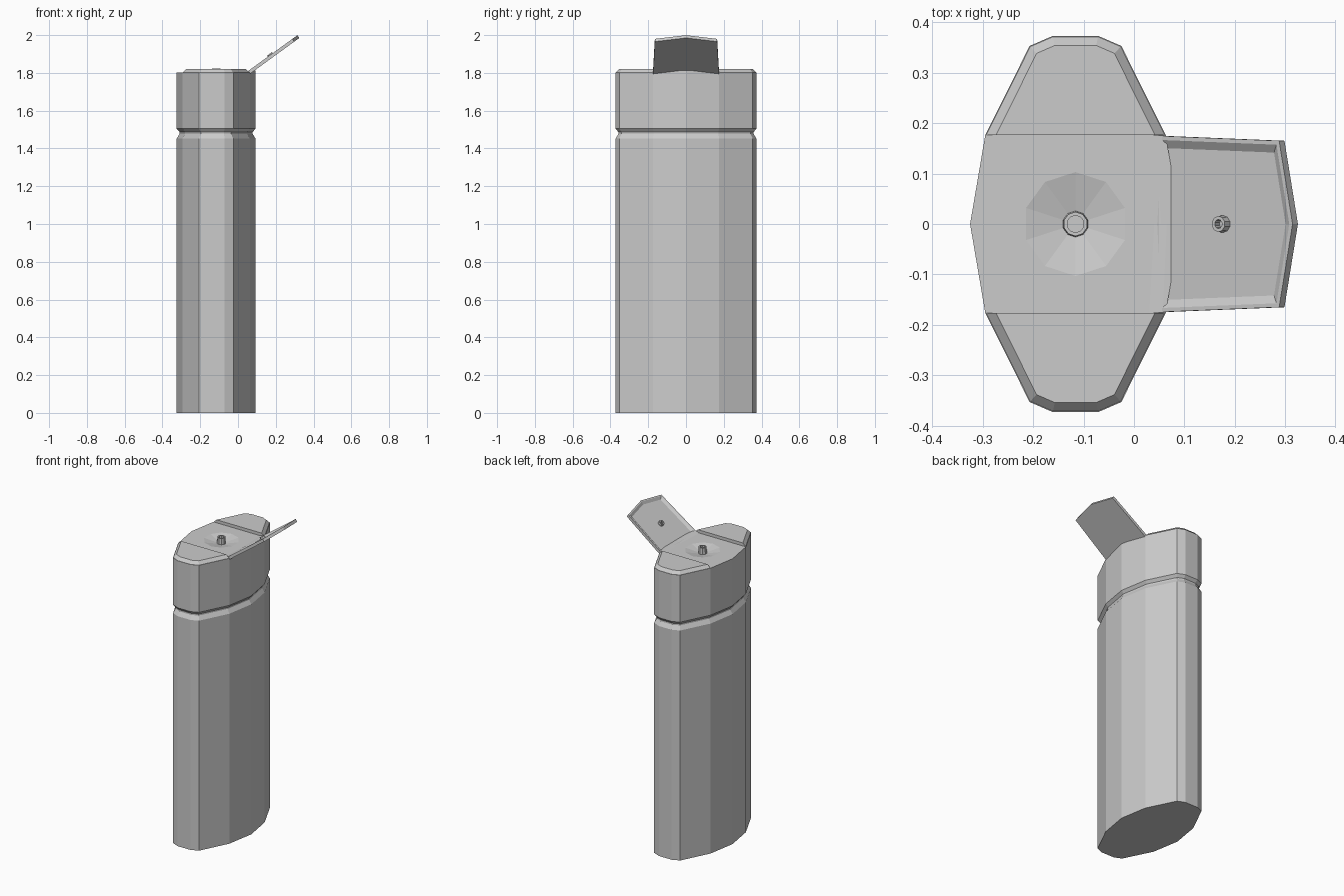
import bpy, bmesh, math
from mathutils import Matrix, Vector

if "Cube" in bpy.data.objects:
    bpy.data.objects.remove(bpy.data.objects["Cube"])

CX = -0.116  # bottle axis


def loft(name, rings, close=True, matrix=None):
    """Skin a list of equal-length point rings; cap both ends or join last to first."""
    bm = bmesh.new()
    vs = [[bm.verts.new(p) for p in r] for r in rings]
    n = len(vs[0])
    pairs = list(zip(vs, vs[1:])) + ([] if close else [(vs[-1], vs[0])])
    for a, b in pairs:
        for i in range(n):
            j = (i + 1) % n
            bm.faces.new((a[i], a[j], b[j], b[i]))
    if close:
        bm.faces.new(vs[0][::-1])
        bm.faces.new(vs[-1])
    bmesh.ops.recalc_face_normals(bm, faces=bm.faces)
    me = bpy.data.meshes.new(name)
    bm.to_mesh(me)
    bm.free()
    ob = bpy.data.objects.new(name, me)
    bpy.context.collection.objects.link(ob)
    if matrix:
        ob.matrix_world = matrix
    return ob


def inset(pts, dists):
    """Offset a counter-clockwise outline inward, one distance per edge."""
    out, n = [], len(pts)
    for i in range(n):
        p, a, b = Vector(pts[i]), Vector(pts[i - 1]), Vector(pts[(i + 1) % n])
        d1, d2 = (p - a).normalized(), (b - p).normalized()
        n1, n2 = Vector((-d1.y, d1.x)), Vector((-d2.y, d2.x))
        k1, k2 = n1.dot(p) + dists[i - 1], n2.dot(p) + dists[i]
        det = n1.x * n2.y - n1.y * n2.x
        out.append(((k1 * n2.y - k2 * n1.y) / det, (n1.x * k2 - n2.x * k1) / det))
    return out


def at(pts, z):
    return [(x, y, z) for x, y in pts]


def circle(r, z, x=0, n=10):
    return [(x + r * math.cos((i + .5) * math.tau / n), r * math.sin((i + .5) * math.tau / n), z)
            for i in range(n)]


# 14-sided body outline, counter-clockwise
quarter = [(0.209, 0), (0.179, 0.176), (0.091, 0.353), (0.045, 0.373)]
half = quarter + [(-x, y) for x, y in quarter[::-1]]
outline = [(CX + x, y) for x, y in half] + [(CX + x, -y) for x, y in half[-2:0:-1]]

# Bottle and cap with the groove between them
profile = [(0, 0), (1.452, 0), (1.477, .015), (1.487, .015), (1.505, 0), (1.802, 0)]
bottle = loft("bottle_and_cap", [at(inset(outline, [d] * 14), z) for z, d in profile])

# Shallow dish sunk into the cap top
cutter = loft("dish_cutter", [circle(.026, 1.784, CX), circle(.103, 1.802, CX),
                              circle(.103, 1.83, CX)])
cutter.hide_render = True
cutter.hide_set(True)
dish = bottle.modifiers.new("dish", 'BOOLEAN')
dish.operation = 'DIFFERENCE'
dish.solver = 'EXACT'
dish.object = cutter

# Drinking spout
loft("spout", [circle(.026, 1.78, CX), circle(.024, 1.823, CX),
               circle(.017, 1.823, CX), circle(.017, 1.784, CX)], close=False)

# Raised chamfered shoulders either side of the lid recess
wing = outline[1:7]
wing_top = inset(wing, [.019] * 5 + [0])
for side, s in (("left", -1), ("right", 1)):
    loft(side + "_shoulder", [[(x, s * y, z) for x, y in ring]
                              for ring, z in ((wing, 1.80), (wing_top, 1.821))])

# Hinge ramp at the edge of the recess
low = [(.025, -.175), (.063, -.175), (.093, 0), (.063, .175), (.025, .175), (.035, 0)]
high = [(.057, -.175), (.063, -.175), (.093, 0), (.063, .175), (.057, .175), (.065, 0)]
loft("hinge_ramp", [at(low, 1.80), at(high, 1.812)])

# Open flip lid, built flat then tilted
tilt = Matrix.Translation((.054, 0, 1.788)) @ Matrix.Rotation(math.radians(-36), 4, 'Y')
lid = [(0, -.175), (.302, -.165), (.335, 0), (.302, .165), (0, .175)]
loft("flip_lid", [at(lid, 0), at(lid, .018), at(inset(lid, [.008] * 5), .018),
                  at(inset(lid, [.024] * 5), .008)], matrix=tilt)

# Sealing plug on the lid
loft("lid_plug", [circle(.017, .005, .158), circle(.016, .025, .158),
                  circle(.009, .025, .158), circle(.009, .009, .158)], close=False, matrix=tilt)
